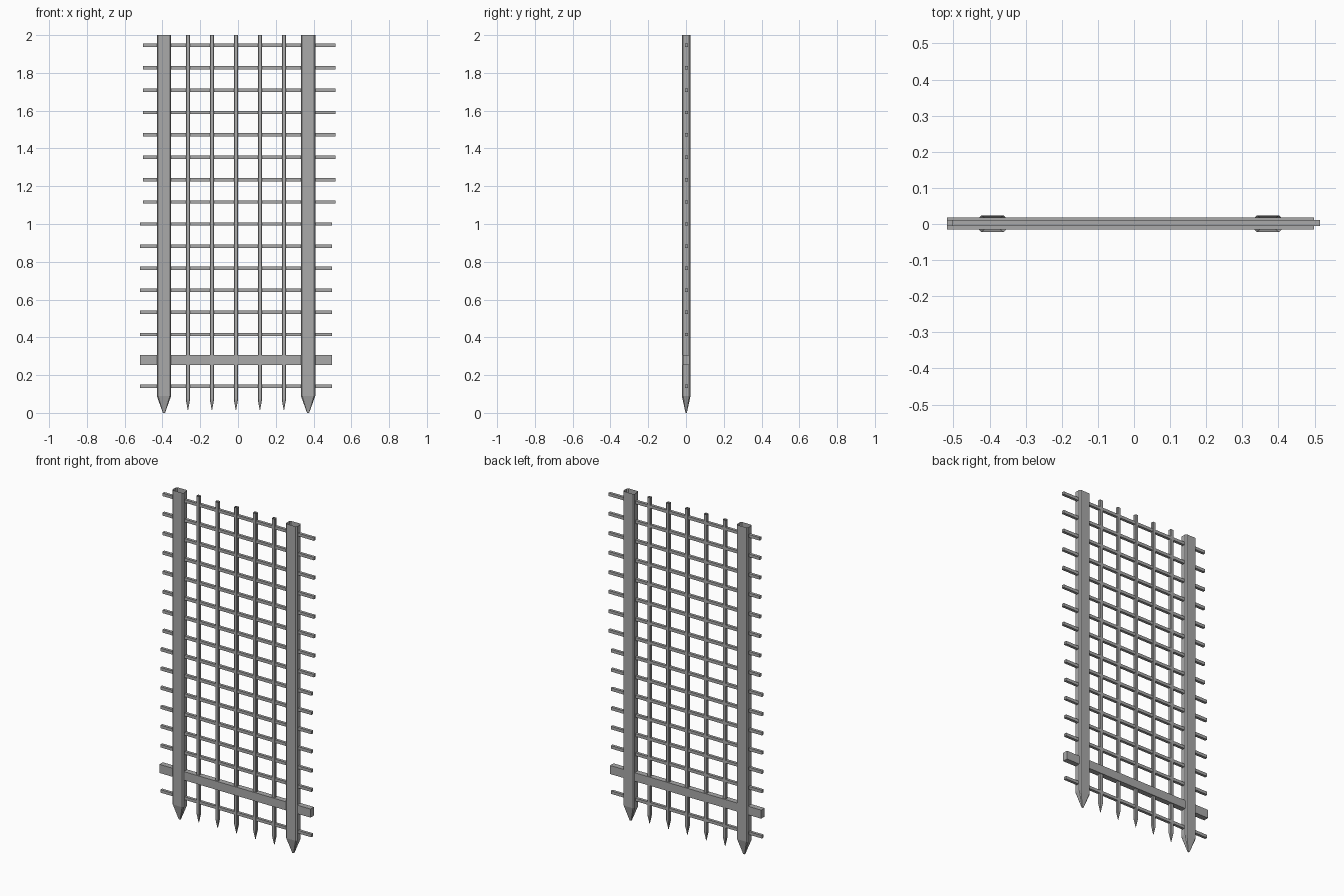
import bpy
import bmesh

cube = bpy.data.objects.get("Cube")
if cube:
    bpy.data.objects.remove(cube, do_unlink=True)

iron = bpy.data.materials.new("grey_iron")
iron.use_nodes = True
iron.diffuse_color = (0.4, 0.4, 0.4, 1)
iron.node_tree.nodes["Principled BSDF"].inputs["Base Color"].default_value = (0.4, 0.4, 0.4, 1)


def finish(name, bm):
    bmesh.ops.recalc_face_normals(bm, faces=bm.faces)
    mesh = bpy.data.meshes.new(name)
    bm.to_mesh(mesh)
    bm.free()
    mesh.materials.append(iron)
    obj = bpy.data.objects.new(name, mesh)
    bpy.context.collection.objects.link(obj)
    return obj


def ring(bm, x, y, z, half_x, half_y, cut):
    """Rectangle outline with chamfered corners."""
    a, b = half_x - cut, half_y - cut
    outline = [(half_x, -b), (half_x, b), (a, half_y), (-a, half_y),
               (-half_x, b), (-half_x, -b), (-a, -half_y), (a, -half_y)]
    return [bm.verts.new((x + px, y + py, z)) for px, py in outline]


def spike(name, x, y, half_x, half_y, cut, shoulder, tip, tip_scale):
    """Open-topped upright tapering to a point at the bottom."""
    bm = bmesh.new()
    levels = [ring(bm, x, y, 2.0, half_x, half_y, cut),
              ring(bm, x, y, shoulder, half_x, half_y, cut),
              ring(bm, x, y, tip, half_x * tip_scale, half_y * tip_scale, cut * tip_scale)]
    for upper, lower in zip(levels, levels[1:]):
        for i in range(len(upper)):
            j = (i + 1) % len(upper)
            bm.faces.new((upper[i], upper[j], lower[j], lower[i]))
    bm.faces.new(levels[-1])
    finish(name, bm)


def bar(name, x0, x1, y0, y1, z0, z1):
    bm = bmesh.new()
    bmesh.ops.create_cube(bm, size=1)
    for v in bm.verts:
        v.co = (x1 if v.co.x > 0 else x0, y1 if v.co.y > 0 else y0, z1 if v.co.z > 0 else z0)
    finish(name, bm)


# Heavy side posts
for name, x in (("right_post", -0.392), ("left_post", 0.371)):
    spike(name, x, 0.001, 0.038, 0.023, 0.007, 0.09, 0.0, 0.15)

# Thin uprights
for i in range(5):
    spike(f"upright_{i + 1}", -0.265 + i * 0.127, 0.002, 0.011, 0.01, 0.003, 0.07, 0.015, 0.1)

# Upper rungs are offset slightly to the left
for i in range(8):
    z = 1.946 - i * 0.1185
    bar(f"upper_rung_{i + 1}", -0.503, 0.515, -0.006, 0.011, z - 0.009, z + 0.009)

# Lower rungs
for i, z in enumerate([1.0 - k * 0.117 for k in range(6)] + [0.14]):
    bar(f"lower_rung_{i + 1}", -0.518, 0.498, -0.006, 0.011, z - 0.009, z + 0.009)

# Wide cross beam
bar("cross_beam", -0.518, 0.498, -0.015, 0.018, 0.254, 0.306)
